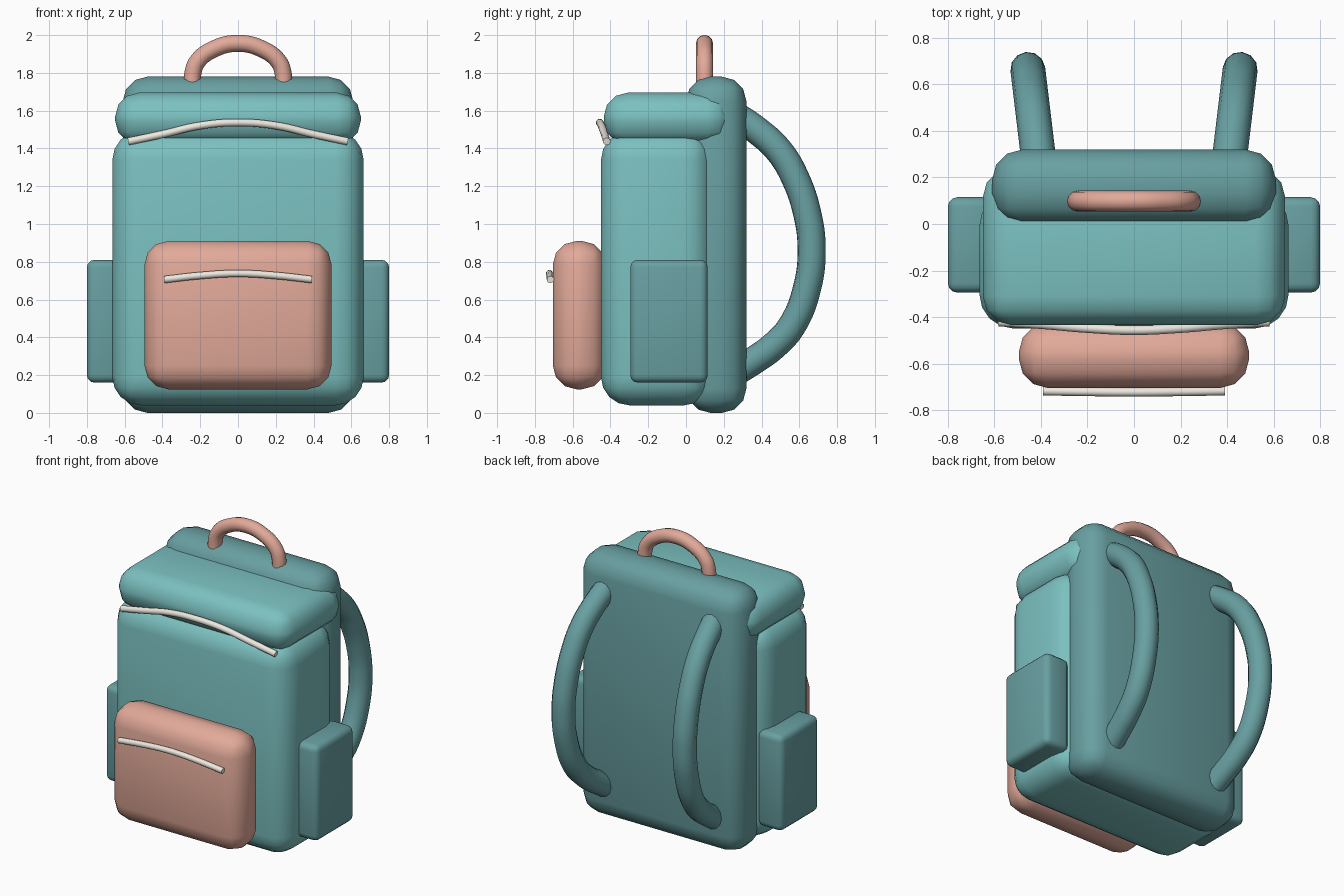
import bpy, bmesh

if "Cube" in bpy.data.objects:
    bpy.data.objects.remove(bpy.data.objects["Cube"])


def material(name, rgb):
    m = bpy.data.materials.new(name)
    m.diffuse_color = (*rgb, 1)
    m.use_nodes = True
    m.node_tree.nodes["Principled BSDF"].inputs["Base Color"].default_value = m.diffuse_color
    return m


TEAL = material("teal", (0.20, 0.53, 0.53))
DARK = material("dark_teal", (0.14, 0.35, 0.36))
PINK = material("pink", (0.76, 0.40, 0.32))
CREAM = material("cream", (0.85, 0.81, 0.74))


def finish(ob, mat):
    ob.data.materials.clear()
    ob.data.materials.append(mat)
    bpy.ops.object.select_all(action='DESELECT')
    ob.select_set(True)
    bpy.context.view_layer.objects.active = ob
    bpy.ops.object.shade_smooth_by_angle(angle=0.7)


def soft_box(name, xs, ys, zs, bevel, mat, segments=3):
    """Box given by its extents, with rounded edges."""
    bm = bmesh.new()
    bmesh.ops.create_cube(bm, size=1)
    for v in bm.verts:
        for i, (lo, hi) in enumerate((xs, ys, zs)):
            v.co[i] = hi if v.co[i] > 0 else lo
    bmesh.ops.bevel(bm, geom=bm.edges[:], offset=bevel, segments=segments,
                    profile=0.5, affect='EDGES', clamp_overlap=True)
    me = bpy.data.meshes.new(name)
    bm.to_mesh(me)
    bm.free()
    ob = bpy.data.objects.new(name, me)
    bpy.context.collection.objects.link(ob)
    finish(ob, mat)
    return ob


def tube(name, points, radius, mat):
    """Round tube along a smooth path through the points."""
    cu = bpy.data.curves.new(name, 'CURVE')
    cu.dimensions = '3D'
    cu.bevel_depth = radius
    cu.bevel_resolution = 4
    cu.resolution_u = 6
    cu.use_fill_caps = True
    sp = cu.splines.new('BEZIER')
    sp.bezier_points.add(len(points) - 1)
    for bp, co in zip(sp.bezier_points, points):
        bp.co = co
        bp.handle_left_type = bp.handle_right_type = 'AUTO'
    tmp = bpy.data.objects.new(name + "_path", cu)
    bpy.context.collection.objects.link(tmp)
    bpy.context.view_layer.update()
    deps = bpy.context.evaluated_depsgraph_get()
    me = bpy.data.meshes.new_from_object(tmp.evaluated_get(deps))
    bpy.data.objects.remove(tmp)
    ob = bpy.data.objects.new(name, me)
    bpy.context.collection.objects.link(ob)
    finish(ob, mat)
    return ob


def mirrored(half):
    """Complete a path whose last point lies on x = 0."""
    return half + [(-x, y, z) for x, y, z in reversed(half[:-1])]


# main bag volumes
soft_box("main_body", (-0.665, 0.665), (-0.45, 0.14), (0.04, 1.49), 0.15, TEAL, 4)
soft_box("back_panel", (-0.61, 0.61), (0.0, 0.32), (0.0, 1.78), 0.13, DARK)
soft_box("top_flap", (-0.65, 0.65), (-0.435, 0.24), (1.42, 1.695), 0.125, TEAL)
soft_box("front_pocket", (-0.495, 0.495), (-0.705, -0.425), (0.125, 0.91), 0.125, PINK)

# side pockets and shoulder straps
strap = [(0.26, 1.575), (0.37, 1.50), (0.49, 1.39), (0.58, 1.24), (0.643, 1.05), (0.665, 0.87),
         (0.643, 0.67), (0.56, 0.46), (0.46, 0.35), (0.37, 0.285), (0.26, 0.215)]
for side, s in (("left", -1), ("right", 1)):
    soft_box(side + "_side_pocket", sorted((s * 0.61, s * 0.80)), (-0.295, 0.115),
             (0.16, 0.81), 0.04, DARK)
    tube(side + "_shoulder_strap",
         [(s * (0.415 + 0.12 * (y - 0.32)), y, z) for y, z in strap], 0.075, DARK)

# carry handle
tube("carry_handle", mirrored([(-0.24, 0.098, 1.72), (-0.24, 0.098, 1.79), (-0.215, 0.098, 1.86),
                               (-0.12, 0.098, 1.93), (0, 0.098, 1.956)]), 0.045, PINK)

# piping on flap and pocket
tube("flap_piping", mirrored([(-0.58, -0.42, 1.437), (-0.40, -0.431, 1.475),
                              (-0.20, -0.448, 1.521), (0, -0.457, 1.537)]), 0.02, CREAM)
tube("pocket_piping", mirrored([(-0.39, -0.718, 0.706), (-0.20, -0.721, 0.727),
                                (0, -0.723, 0.738)]), 0.019, CREAM)
